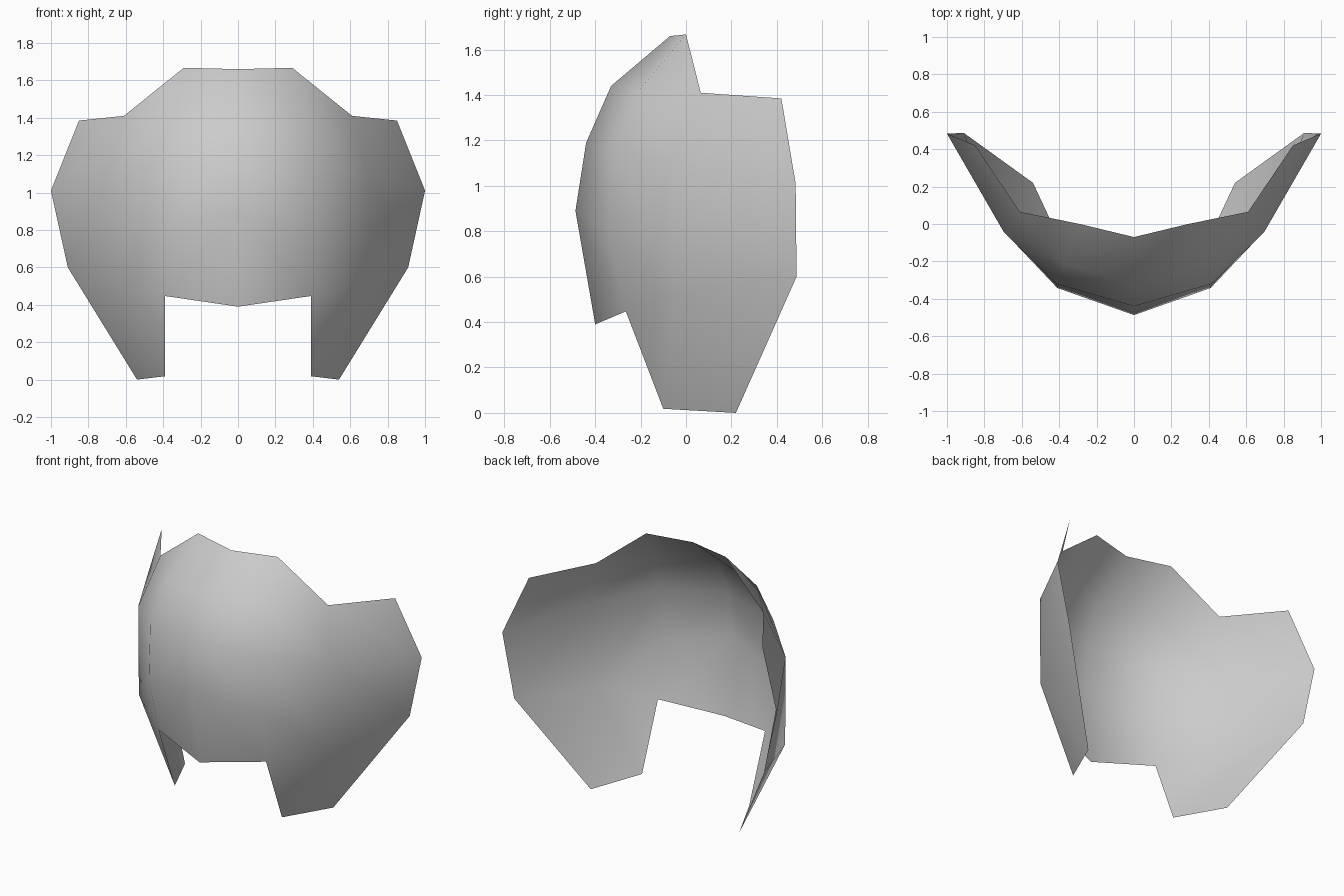
import bpy, bmesh

if "Cube" in bpy.data.objects:
    bpy.data.objects.remove(bpy.data.objects["Cube"])

# grey shell colour
grey = bpy.data.materials.new("light_grey")
grey.diffuse_color = (0.6, 0.6, 0.6, 1)
grey.use_nodes = True
grey.node_tree.nodes["Principled BSDF"].inputs["Base Color"].default_value = grey.diffuse_color

# right half of the curved plate: rows run from the top edge down, from centre to side
rows = [
    [(0, -.07, 1.66), (.29, 0, 1.667)],
    [(0, -.33, 1.44), (.37, -.21, 1.418), (.61, .065, 1.41), (.85, .42, 1.385)],
    [(0, -.44, 1.19), (.415, -.32, 1.158), (.695, -.045, 1.095), (1, .483, 1.01)],
    [(0, -.487, .89), (.41, -.342, .80), (.687, -.05, .52), (.91, .487, .6)],
    [(0, -.40, .39), (.39, -.265, .447)],
    [None, (.39, -.10, .018), (.54, .22, 0)],
]

bm = bmesh.new()
grid = [[bm.verts.new(p) if p else None for p in row] for row in rows]

# main panels
for r in range(4):
    for c in range(min(len(grid[r]), len(grid[r + 1])) - 1):
        bm.faces.new((grid[r][c], grid[r + 1][c], grid[r + 1][c + 1], grid[r][c + 1]))

# brow corner and the lower cheek flap
for corner in (
    [(0, 1), (1, 1), (1, 2)],
    [(3, 1), (4, 1), (3, 2)],
    [(4, 1), (5, 1), (3, 2)],
    [(5, 1), (5, 2), (3, 2)],
    [(3, 2), (5, 2), (3, 3)],
):
    bm.faces.new([grid[r][c] for r, c in corner])

mesh = bpy.data.meshes.new("face_plate")
bm.to_mesh(mesh)
bm.free()
mesh.materials.append(grey)
plate = bpy.data.objects.new("face_plate", mesh)
bpy.context.collection.objects.link(plate)

# left half, smooth shading
mirror = plate.modifiers.new("mirror", 'MIRROR')
mirror.use_clip = True
mesh.shade_smooth()
